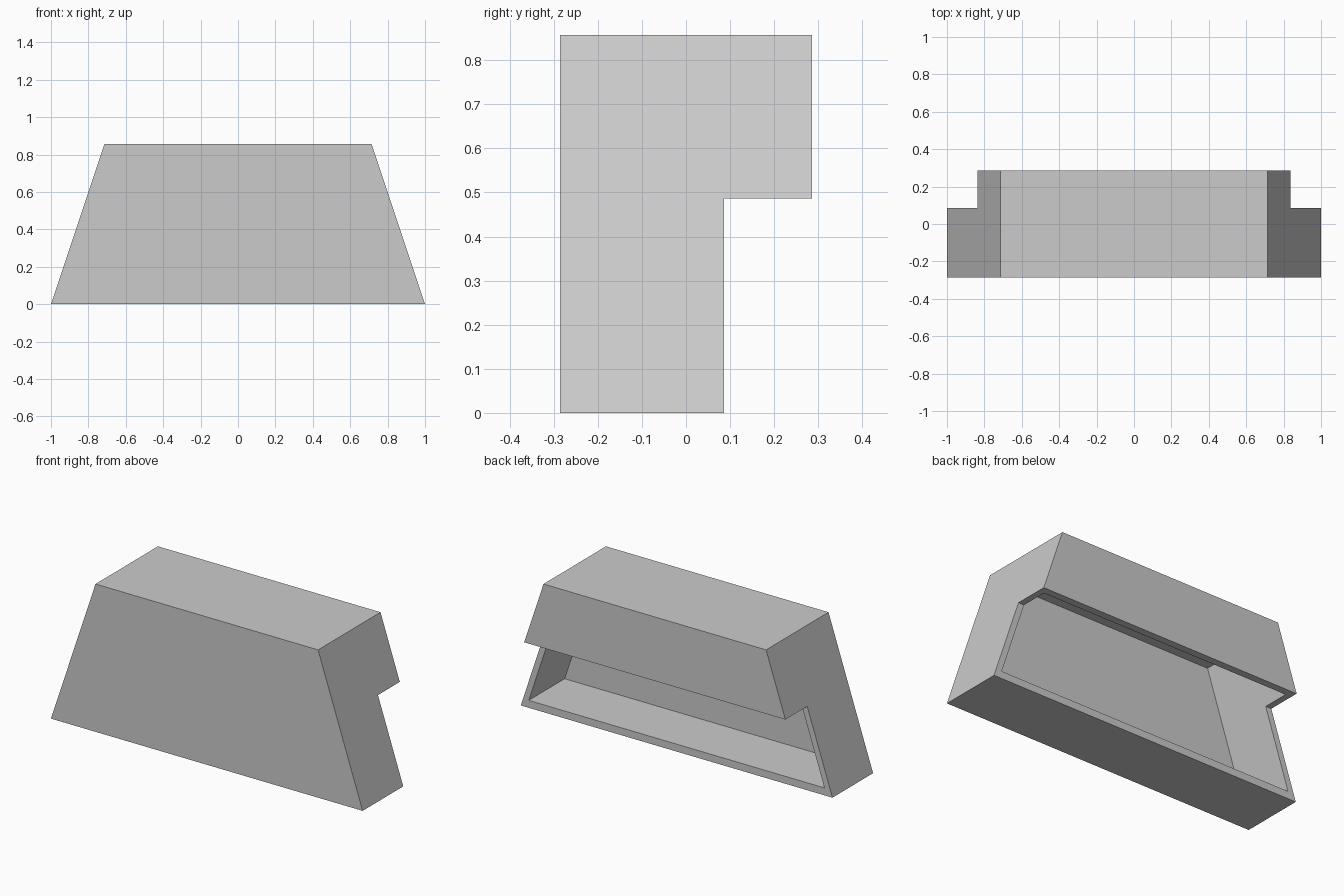
import bpy
import bmesh

default_cube = bpy.data.objects.get("Cube")
if default_cube:
    bpy.data.objects.remove(default_cube, do_unlink=True)

HEIGHT = 0.857
WALL = 0.043
SLOPE = (1.0 - 0.714) / HEIGHT

grey = bpy.data.materials.new("plain_grey")
grey.use_nodes = True
colour = (0.6, 0.6, 0.6, 1.0)
grey.diffuse_color = colour
grey.node_tree.nodes["Principled BSDF"].inputs["Base Color"].default_value = colour


def tapered_prism(name, profile, side_inset=0.0):
    """Span a (y, z) profile between the two leaning sides."""
    bm = bmesh.new()
    ends = []
    for side in (-1, 1):
        ends.append([bm.verts.new((side * (1.0 - side_inset - SLOPE * z), y, z))
                     for y, z in profile])
        bm.faces.new(ends[-1])
    count = len(profile)
    for i in range(count):
        j = (i + 1) % count
        bm.faces.new((ends[0][i], ends[0][j], ends[1][j], ends[1][i]))
    bmesh.ops.recalc_face_normals(bm, faces=bm.faces)
    mesh = bpy.data.meshes.new(name)
    bm.to_mesh(mesh)
    bm.free()
    mesh.materials.append(grey)
    obj = bpy.data.objects.new(name, mesh)
    bpy.context.collection.objects.link(obj)
    return obj


# Outer body with the overhanging upper back
front, back, step_y, step_z = -0.286, 0.286, 0.086, 0.486
housing = tapered_prism("hollow_housing", [
    (front, 0), (step_y, 0), (step_y, step_z),
    (back, step_z), (back, HEIGHT), (front, HEIGHT)])

# Cavity, open through the lower back and the underside of the overhang
cavity = tapered_prism("cavity_cutter", [
    (front + WALL, WALL), (back - WALL, WALL),
    (back - WALL, HEIGHT - WALL), (front + WALL, HEIGHT - WALL)], 0.037)
cavity.hide_render = True

cut = housing.modifiers.new("hollow", 'BOOLEAN')
cut.operation = 'DIFFERENCE'
cut.solver = 'EXACT'
cut.object = cavity
bpy.context.view_layer.objects.active = housing
bpy.ops.object.modifier_apply(modifier=cut.name)
bpy.data.objects.remove(cavity, do_unlink=True)
